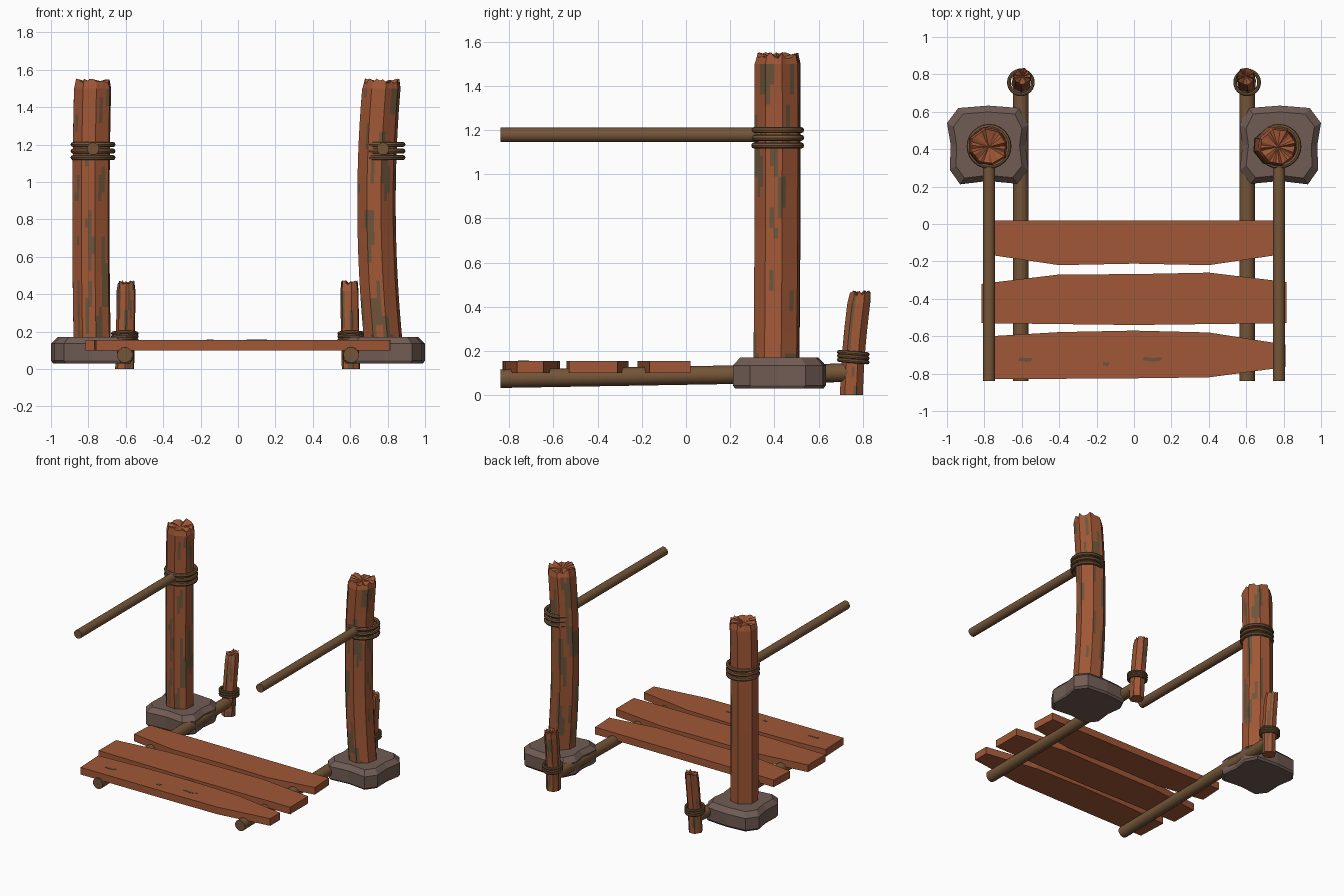
import bpy, bmesh, math, random
from mathutils import Vector, noise

random.seed(4)
if "Cube" in bpy.data.objects:
    bpy.data.objects.remove(bpy.data.objects["Cube"], do_unlink=True)


def material(name, rgb):
    lin = [((c / 255 + 0.055) / 1.055) ** 2.4 for c in rgb] + [1.0]
    m = bpy.data.materials.new(name)
    m.use_nodes = True
    m.diffuse_color = lin
    m.node_tree.nodes["Principled BSDF"].inputs["Base Color"].default_value = lin
    return m


WOOD = material("red_brown_wood", (160, 87, 54))
MOSS = material("weathered_patch", (108, 84, 58))
ROPE = material("brown_rope", (116, 85, 56))
STONE = material("grey_brown_stone", (112, 92, 84))


def loft(name, rings, mats, rule=None, dip=0.0):
    """Skin a stack of closed rings; the top cap is a fan that may dip."""
    bm = bmesh.new()
    rows = [[bm.verts.new(p) for p in ring] for ring in rings]
    n = len(rows[0])
    for a, b in zip(rows, rows[1:]):
        for i in range(n):
            j = (i + 1) % n
            f = bm.faces.new((a[i], a[j], b[j], b[i]))
            if rule:
                f.material_index = int(rule(f.calc_center_median()))
    bm.faces.new(rows[0][::-1])
    if dip:
        mid = sum((v.co for v in rows[-1]), Vector()) / n
        tip = bm.verts.new(mid - Vector((0, 0, dip)))
        for i in range(n):
            bm.faces.new((rows[-1][i], rows[-1][(i + 1) % n], tip))
    else:
        bm.faces.new(rows[-1])
    bmesh.ops.recalc_face_normals(bm, faces=bm.faces)
    mesh = bpy.data.meshes.new(name)
    bm.to_mesh(mesh)
    bm.free()
    for m in mats:
        mesh.materials.append(m)
    obj = bpy.data.objects.new(name, mesh)
    bpy.context.collection.objects.link(obj)
    return obj


def bend(path, t):
    """Smooth curve through three points."""
    a, b, c = (Vector(p) for p in path)
    return a * (2 * t - 1) * (t - 1) + b * 4 * t * (1 - t) + c * t * (2 * t - 1)


def timber(name, path, radius, sides, rows, jag, bare=None):
    """Faceted, bent log with a splintered top and weathered patches."""
    sub = 4
    corners = [(math.tau * (i + 0.35 + random.uniform(-.12, .12)) / sides,
                radius * random.uniform(0.96, 1.04)) for i in range(sides)]
    section = []
    for i in range(sides):
        (a, r), (b, s) = corners[i], corners[(i + 1) % sides]
        p = Vector((math.cos(a) * r, math.sin(a) * r, 0))
        q = Vector((math.cos(b) * s, math.sin(b) * s, 0))
        section += [p.lerp(q, k / sub) for k in range(sub)]
    chips = [random.uniform(-jag, jag * 0.4) for _ in section]
    rings = []
    for k in range(rows + 1):
        t = k / rows
        size = 1.0 if k < rows else 0.9
        ring = [bend(path, t) + p * size for p in section]
        if k == rows:
            for p, c in zip(ring, chips):
                p.z += c
        rings.append(ring)
    seed = Vector((path[0][0] * 7, 3, 1))

    def weathered(c):
        t = (c.z - path[0][2]) / (path[2][2] - path[0][2])
        d = (c - bend(path, t)).normalized()
        if bare and d.x * bare[0] + d.y * bare[1] > 0.35:
            return False
        n = noise.noise(Vector((d.x * 2.6, d.y * 2.6, c.z * 4.5)) + seed)
        return n > 0.2 and t < 0.96

    return loft(name, rings, [WOOD, MOSS], weathered, dip=jag * 0.6)


def pole(name, start, end, radius):
    a, b = Vector(start), Vector(end)
    bpy.ops.mesh.primitive_cylinder_add(vertices=14, radius=radius, depth=(b - a).length,
                                        location=(a + b) / 2)
    o = bpy.context.object
    o.name = name
    o.rotation_euler = (b - a).to_track_quat('Z', 'Y').to_euler()
    o.data.materials.append(ROPE)
    bpy.ops.object.shade_smooth_by_angle()


def coils(name, x, y, heights, major, minor, tilt=0.0):
    for k, z in enumerate(heights):
        bpy.ops.mesh.primitive_torus_add(major_segments=24, minor_segments=8, location=(x, y, z),
                                         major_radius=major, minor_radius=minor,
                                         rotation=(tilt, 0, 0))
        o = bpy.context.object
        o.name = f"{name}_{k + 1}"
        o.data.materials.append(ROPE)
        bpy.ops.object.shade_smooth_by_angle()


# Tall posts: the right one straight, the left one bowed inwards
timber("right_post", [(-.78, .41, .14), (-.787, .415, .85), (-.777, .415, 1.545)],
       .106, 8, 30, .022, bare=(-.7, .7))
timber("left_post", [(.775, .41, .14), (.738, .415, .85), (.768, .415, 1.545)],
       .106, 8, 30, .022)

# Stone outline relative to its centre, with slightly pinched sides
outline = [(-.16, .2), (0, .213), (.17, .2), (.215, .11), (.2, 0), (.215, -.13),
           (.155, -.205), (0, -.19), (-.15, -.208), (-.205, -.13), (-.2, 0), (-.22, .12)]
layers = [(.03, .95), (.045, 1.0), (.135, 1.0), (.17, .84)]

for side, s in (("right", -1), ("left", 1)):
    loft(f"{side}_base_stone",
         [[Vector((s * (.78 - x * k), .42 + y * k, z)) for x, y in outline] for z, k in layers],
         [STONE])
    # Hand rope and its lashing on the post
    pole(f"{side}_hand_rope", (s * .775, -.84, 1.178), (s * .775, .4, 1.178), .033)
    coils(f"{side}_post_coil", s * .775, .415, (1.13, 1.165, 1.2), .106, .014)
    # Deck rope running back to a short stake
    pole(f"{side}_deck_rope", (s * .605, -.84, .075), (s * .605, .74, .102), .042)
    timber(f"{side}_stake", [(s * .605, .75, .0), (s * .6, .762, .22), (s * .597, .79, .468)],
           .052, 7, 10, .016)
    coils(f"{side}_stake_coil", s * .605, .757, (.155, .173, .19), .064, .01, -.08)

# Deck planks as worn outlines, counter-clockwise from above
planks = {
    "back_plank": [(-.77, -.165), (-.4, -.22), (0, -.212), (.4, -.22), (.77, -.165),
                   (.76, .02), (-.76, .02)],
    "middle_plank": [(-.815, -.53), (0, -.54), (.815, -.53), (.815, -.31), (.4, -.26),
                     (0, -.268), (-.4, -.27), (-.815, -.32)],
    "front_plank": [(-.76, -.83), (0, -.825), (.4, -.82), (.81, -.765), (.81, -.645),
                    (.4, -.58), (0, -.57), (-.4, -.578), (-.77, -.6)],
}
for name, shape in planks.items():
    loft(name, [[Vector((x, y, z)) for x, y in shape] for z in (.1, .155)], [WOOD])

# Small worn patches on the front plank
for k, (x, y, w) in enumerate([(-.58, -.725, .04), (.1, -.723, .055), (-.15, -.748, .018)]):
    flake = [(-w, -.006), (0, -.012), (w * .7, -.01), (w, .01), (0, .007), (-w * .8, .013)]
    loft(f"plank_patch_{k + 1}",
         [[Vector((x + u, y + v, z)) for u, v in flake] for z in (.153, .157)], [MOSS])
